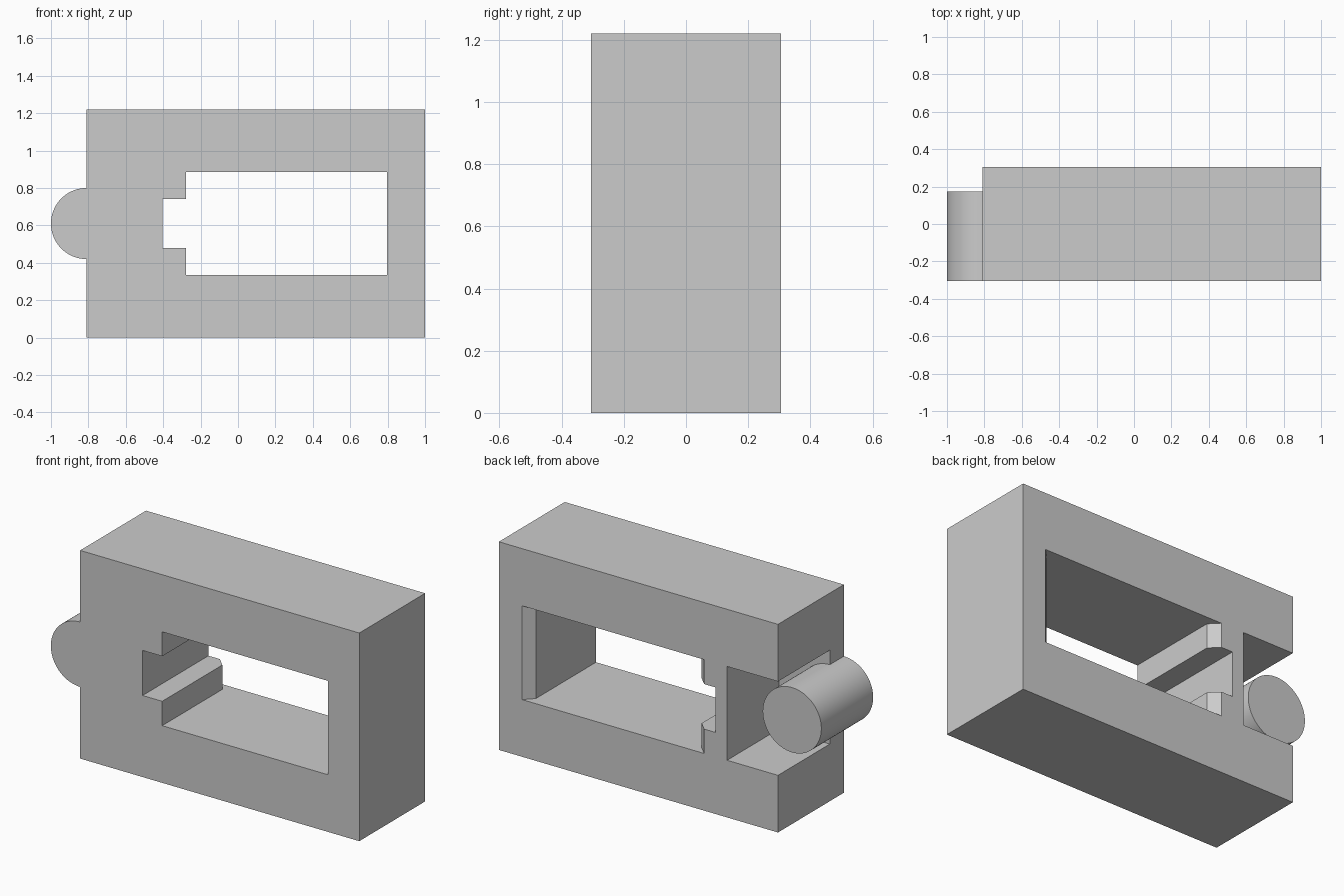
import bpy
import bmesh
import math
from mathutils import Matrix

if "Cube" in bpy.data.objects:
    bpy.data.objects.remove(bpy.data.objects["Cube"])

MID, FRONT, BACK = 0.61, -0.305, 0.305   # centre height, front and back faces
LEFT, OVER = -0.81, 0.1                  # block end, cutter overshoot
BEVEL = 0.053                            # rear window flare

grey = bpy.data.materials.new("plain_grey")
grey.use_nodes = True
grey.diffuse_color = (0.6, 0.6, 0.6, 1)
grey.node_tree.nodes["Principled BSDF"].inputs["Base Color"].default_value = (0.6, 0.6, 0.6, 1)


def make_object(name, bm):
    bmesh.ops.recalc_face_normals(bm, faces=bm.faces[:])
    mesh = bpy.data.meshes.new(name)
    bm.to_mesh(mesh)
    bm.free()
    mesh.materials.append(grey)
    obj = bpy.data.objects.new(name, mesh)
    bpy.context.collection.objects.link(obj)
    return obj


def block(name, x0, x1, y0, y1, half, flare=0):
    """Box centred on MID in height; flare widens its back face on all sides."""
    bm = bmesh.new()
    rings = []
    for y, f in ((y0, 0), (y1, flare)):
        rings.append([bm.verts.new((x, y, z)) for x, z in (
            (x0 - f, MID - half), (x1 + f, MID - half),
            (x1 + f, MID + half), (x0 - f, MID + half))])
    a, b = rings
    bm.faces.new(a)
    bm.faces.new(b)
    for i in range(4):
        j = (i + 1) % 4
        bm.faces.new((a[i], a[j], b[j], b[i]))
    return make_object(name, bm)


def combine(body, tool, operation):
    mod = body.modifiers.new(tool.name, 'BOOLEAN')
    mod.object, mod.operation, mod.solver = tool, operation, 'EXACT'
    bpy.context.view_layer.objects.active = body
    bpy.ops.object.modifier_apply(modifier=mod.name)
    bpy.data.objects.remove(tool)


# Main block
body = block("window_block", LEFT, 1, FRONT, BACK, MID)

# Window with flared rear edge, side notch and rear corner pocket
win = (-0.278, 0.797)
half = 0.275
flare_end = BACK + OVER
cutters = (
    block("window_cutter", *win, FRONT - OVER, BACK + OVER, half),
    block("flare_cutter", *win, BACK - BEVEL, flare_end, half, BEVEL + OVER),
    block("notch_cutter", -0.405, 0, FRONT - OVER, BACK + OVER, 0.132),
    block("pocket_cutter", LEFT - OVER, -0.48, -0.175, BACK + OVER, half),
)
for cutter in cutters:
    combine(body, cutter, 'DIFFERENCE')

# Round peg through the thin front wall
peg_back, radius = 0.175, 0.19
bm = bmesh.new()
bmesh.ops.create_cone(
    bm, cap_ends=True, segments=96, radius1=radius, radius2=radius,
    depth=peg_back - FRONT,
    matrix=Matrix.Translation((LEFT, (peg_back + FRONT) / 2, MID))
    @ Matrix.Rotation(math.pi / 2, 4, 'X'))
combine(body, make_object("peg", bm), 'UNION')

# Smooth peg, sharp block edges
bpy.ops.object.select_all(action='DESELECT')
body.select_set(True)
bpy.context.view_layer.objects.active = body
bpy.ops.object.shade_smooth_by_angle(angle=math.radians(30))
